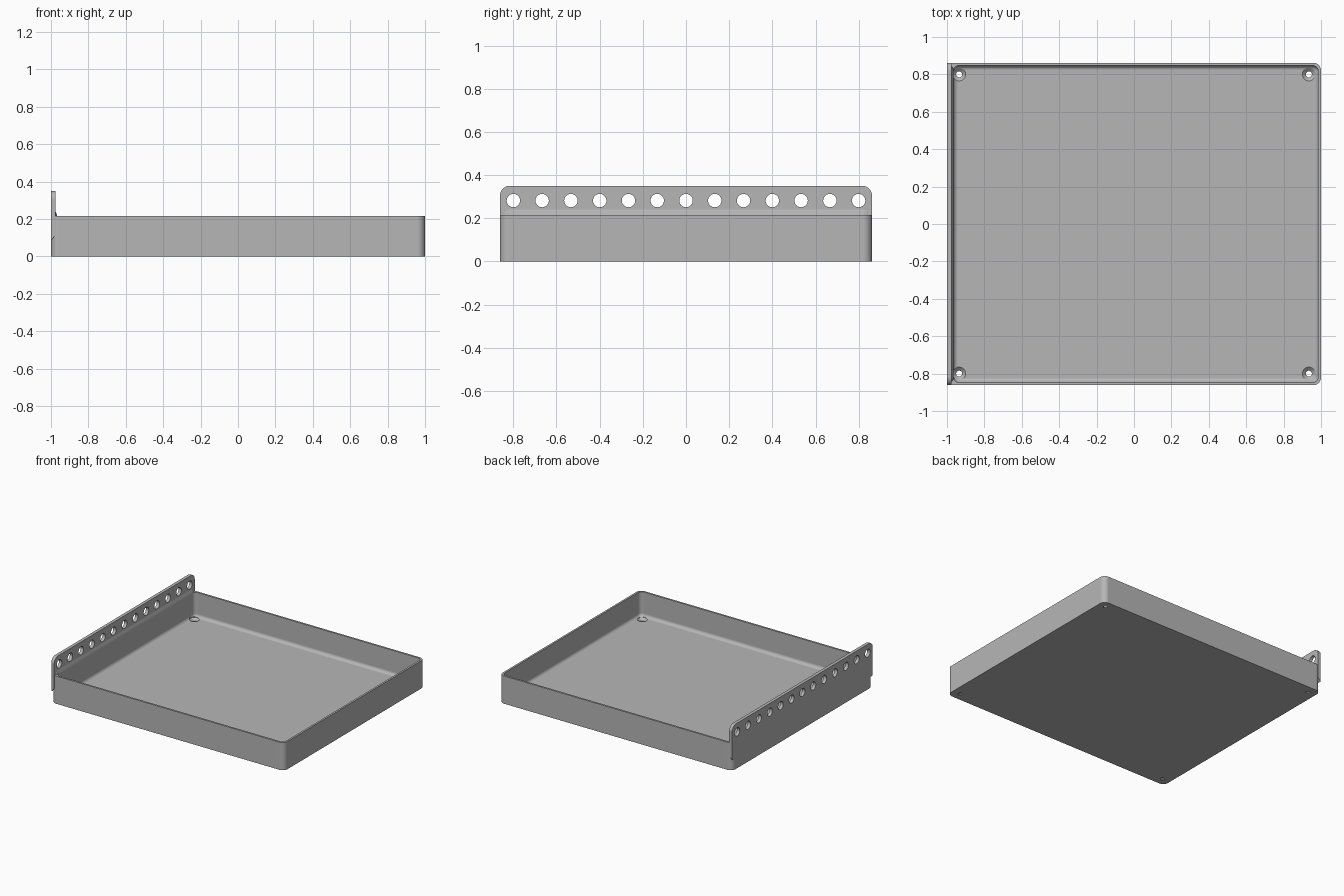
import bpy, bmesh
from math import sin, cos, pi, radians
from mathutils import Matrix

cube = bpy.data.objects.get("Cube")
if cube:
    bpy.data.objects.remove(cube, do_unlink=True)

grey = bpy.data.materials.new("plain grey")
grey.use_nodes = True
COLOUR = (0.47, 0.47, 0.47, 1)
grey.diffuse_color = COLOUR
grey.node_tree.nodes["Principled BSDF"].inputs["Base Color"].default_value = COLOUR

HALF_Y, WALL_TOP, FLOOR = 0.862, 0.215, 0.025
WALL, PLATE_IN, LEFT_IN = 0.015, -0.975, -0.966


def rounded(u0, u1, v0, v1, r, rb=None, n=8):
    """Rounded rectangle, with its own radius rb for the two low-v corners."""
    rb = r if rb is None else rb
    corners = [(u1 - r, v1 - r, 0, r), (u0 + r, v1 - r, 1, r),
               (u0 + rb, v0 + rb, 2, rb), (u1 - rb, v0 + rb, 3, rb)]
    return [(cu + rad * cos((q + i / n) * pi / 2), cv + rad * sin((q + i / n) * pi / 2))
            for cu, cv, q, rad in corners for i in range(n + 1)]


def loft(name, loops):
    """Skin a row of matching loops and cap both ends."""
    bm = bmesh.new()
    rings = [[bm.verts.new(p) for p in loop] for loop in loops]
    for a, b in zip(rings, rings[1:]):
        for i in range(len(a)):
            j = (i + 1) % len(a)
            bm.faces.new((a[i], a[j], b[j], b[i]))
    bm.faces.new(rings[0])
    bm.faces.new(rings[-1])
    bmesh.ops.remove_doubles(bm, verts=bm.verts, dist=1e-5)
    bmesh.ops.recalc_face_normals(bm, faces=bm.faces)
    mesh = bpy.data.meshes.new(name)
    bm.to_mesh(mesh)
    bm.free()
    mesh.materials.append(grey)
    obj = bpy.data.objects.new(name, mesh)
    bpy.context.collection.objects.link(obj)
    return obj


def ring(x, y, z, r, n=32):
    return [(x + r * cos(2 * pi * i / n), y + r * sin(2 * pi * i / n), z) for i in range(n)]


def activate(obj):
    bpy.ops.object.select_all(action='DESELECT')
    obj.select_set(True)
    bpy.context.view_layer.objects.active = obj


def cut(obj, cutters):
    activate(obj)
    for c in cutters:
        c.hide_render = True
        mod = obj.modifiers.new("hole", 'BOOLEAN')
        mod.operation, mod.solver, mod.object = 'DIFFERENCE', 'EXACT', c
        bpy.ops.object.modifier_apply(modifier=mod.name)
    for c in cutters:
        bpy.data.objects.remove(c, do_unlink=True)


def finish(obj):
    activate(obj)
    bpy.ops.object.shade_smooth_by_angle(angle=radians(30))
    mod = obj.modifiers.new("flat faces stay flat", 'WEIGHTED_NORMAL')
    mod.keep_sharp = True


# Tray: outer wall, rim, inner wall, filleted floor edge
def outer(z):
    return [(x, y, z) for x, y in rounded(-1, 1, -HALF_Y, HALF_Y, 0.042)]


def inner(z, inset=0):
    y = HALF_Y - WALL - inset
    return [(a, b, z) for a, b in
            rounded(LEFT_IN + inset, 1 - WALL - inset, -y, y, max(0.03 - inset, 0.004))]


FILLET = 0.025
steps = [i / 6 * pi / 2 for i in range(7)]
tray = loft("tray", [outer(0), outer(WALL_TOP), inner(WALL_TOP)] +
            [inner(FLOOR + FILLET * (1 - sin(a)), FILLET * (1 - cos(a))) for a in steps])

# Countersunk screw holes in the four floor corners
cut(tray, [loft("screw_hole_cutter",
                [ring(x, y, -0.02, 0.016), ring(x, y, 0.008, 0.016),
                 ring(x, y, FLOOR, 0.035), ring(x, y, FLOOR + 0.04, 0.035)])
           for x in (-0.935, 0.935) for y in (-0.8, 0.8)])
finish(tray)


# Upright mounting plate with a sloped lower edge
def upright(x, half, low, high, r):
    return [(x, y, z) for y, z in rounded(-half, half, low, high, r, 0)]


plate = loft("mounting_plate", [upright(-1, HALF_Y, 0.085, 0.35, 0.045),
                                upright(PLATE_IN, HALF_Y, 0.115, 0.35, 0.045)])

# Row of thirteen round holes along the plate
hole_cutters = []
for i in range(13):
    c = loft("plate_hole_cutter", [ring(0, 0, -0.1, 0.031), ring(0, 0, 0.1, 0.031)])
    c.data.transform(Matrix.Translation((-1, (i - 6) * 0.1333, 0.282))
                     @ Matrix.Rotation(pi / 2, 4, 'Y'))
    hole_cutters.append(c)
cut(plate, hole_cutters)
finish(plate)

# Sloped strip joining the thick wall to the plate
strip = loft("joining_strip", [upright(PLATE_IN - 0.002, HALF_Y - WALL, 0.2, 0.245, 0.03),
                               upright(LEFT_IN, HALF_Y - 0.03, 0.2, WALL_TOP + 0.001, 0.01)])
finish(strip)
